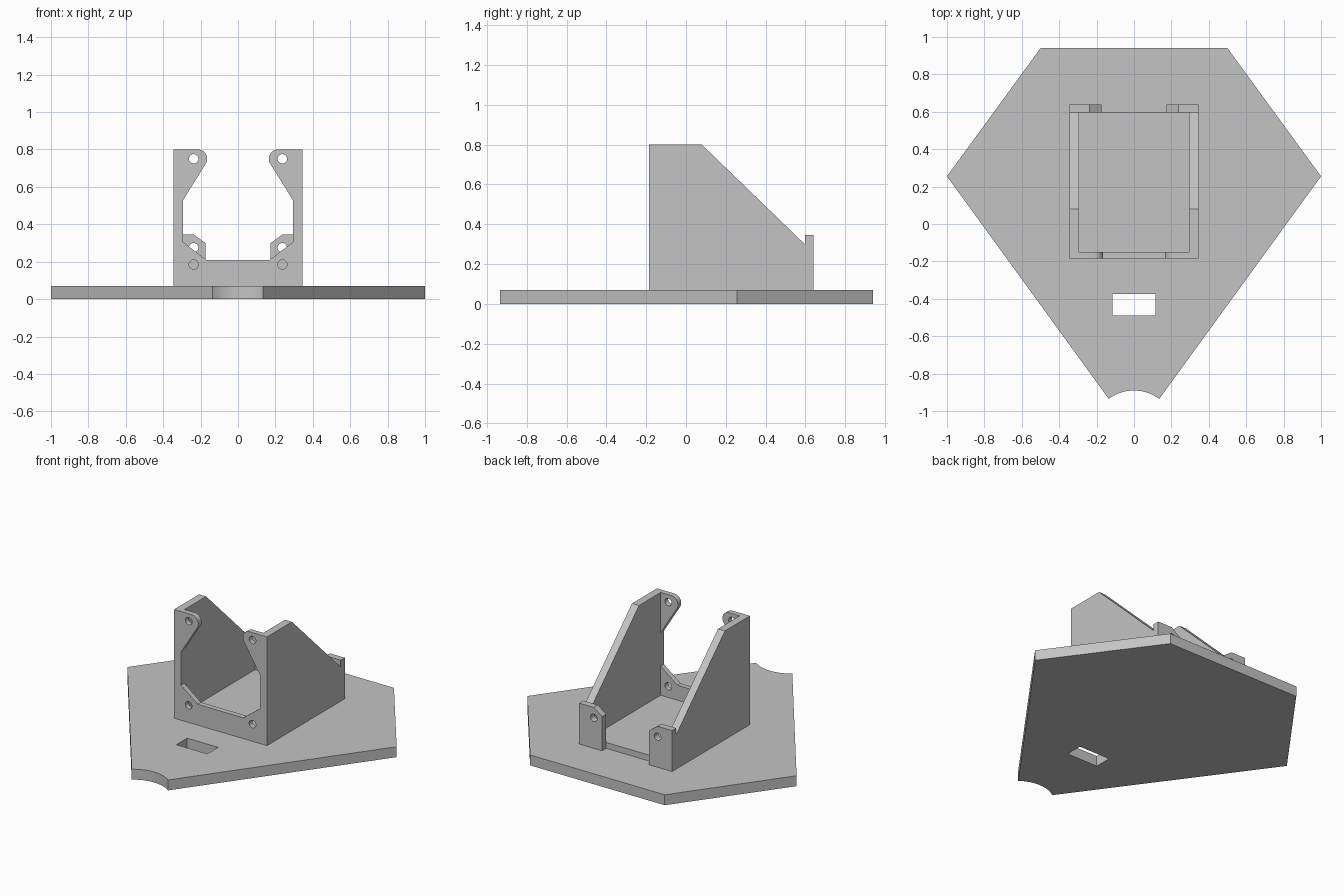
import bpy, bmesh
from math import sin, cos, radians, atan2, degrees
from mathutils import Matrix

cube = bpy.data.objects.get("Cube")
if cube:
    bpy.data.objects.remove(cube, do_unlink=True)

grey = bpy.data.materials.new("light grey")
grey.use_nodes = True
colour = (0.55, 0.55, 0.55, 1)
grey.diffuse_color = colour
grey.node_tree.nodes["Principled BSDF"].inputs["Base Color"].default_value = colour

# Axes that stand a flat outline up: columns are local x, y, z
FLAT = Matrix.Identity(4)
FACING_FRONT = Matrix(((1, 0, 0, 0), (0, 0, -1, 0), (0, 1, 0, 0), (0, 0, 0, 1)))
FACING_SIDE = Matrix(((0, 0, 1, 0), (1, 0, 0, 0), (0, 1, 0, 0), (0, 0, 0, 1)))


def arc(cx, cy, r, start, end, n=16):
    angles = [radians(start + (end - start) * i / n) for i in range(n + 1)]
    return [(cx + r * cos(a), cy + r * sin(a)) for a in angles]


def circle(cx, cy, r=0.025):
    return arc(cx, cy, r, 0, 360, 32)[:-1]


def mirrored(points):
    return [(-x, y) for x, y in reversed(points)]


def slab(name, outlines, axes, low, high):
    """Extrude an outline, with later outlines as holes, between two depths."""
    curve = bpy.data.curves.new(name, 'CURVE')
    curve.dimensions = '2D'
    curve.fill_mode = 'BOTH'
    curve.extrude = (high - low) / 2
    for points in outlines:
        spline = curve.splines.new('POLY')
        spline.points.add(len(points) - 1)
        for p, (x, y) in zip(spline.points, points):
            p.co = (x, y, 0, 1)
        spline.use_cyclic_u = True
    helper = bpy.data.objects.new(name + "_outline", curve)
    bpy.context.collection.objects.link(helper)
    graph = bpy.context.evaluated_depsgraph_get()
    mesh = bpy.data.meshes.new_from_object(helper.evaluated_get(graph))
    bpy.data.objects.remove(helper, do_unlink=True)

    # Weld, place in the world and merge the flat faces
    bm = bmesh.new()
    bm.from_mesh(mesh)
    bmesh.ops.remove_doubles(bm, verts=bm.verts, dist=0.0001)
    middle = (low + high) / 2
    bm.transform(axes)
    offset = {2: (0, 0, middle), 1: (0, middle, 0), 0: (middle, 0, 0)}
    depth_axis = max(range(3), key=lambda i: abs(axes[i][2]))
    bm.transform(Matrix.Translation(offset[depth_axis]))
    bmesh.ops.recalc_face_normals(bm, faces=bm.faces)
    bm.to_mesh(mesh)
    bm.free()
    mesh.materials.clear()
    mesh.materials.append(grey)

    obj = bpy.data.objects.new(name, mesh)
    bpy.context.collection.objects.link(obj)
    bpy.ops.object.select_all(action='DESELECT')
    obj.select_set(True)
    bpy.context.view_layer.objects.active = obj
    bpy.ops.object.shade_smooth_by_angle(angle=radians(25))
    return obj


def rectangle(x0, y0, x1, y1):
    return [(x0, y0), (x1, y0), (x1, y1), (x0, y1)]


PLATE_TOP = 0.07
OUTER, INNER = 0.345, 0.293
HOLE_X = 0.237

# Base plate with a scooped nose and a slot
half_angle = degrees(atan2(0.135, 0.18))
nose = arc(0, -1.115, 0.225, 90 + half_angle, 90 - half_angle)
plate = nose + [(1, 0.255), (0.5, 0.94), (-0.5, 0.94), (-1, 0.255)]
slab("base_plate", [plate, rectangle(-0.115, -0.49, 0.115, -0.375)],
     FLAT, 0, PLATE_TOP)

# Front panel: open at the top, with rounded ears
right_half = [(-OUTER, PLATE_TOP), (-OUTER, 0.8)]
right_half += arc(-0.215, 0.75, 0.05, 90, -31)
right_half += [(-INNER, 0.53), (-INNER, 0.305), (-0.17, 0.21)]
panel_holes = [circle(s * HOLE_X, z) for s in (-1, 1) for z in (0.185, 0.75)]
slab("front_panel", [right_half + mirrored(right_half)] + panel_holes,
     FACING_FRONT, -0.185, -0.15)

# Sloping side walls and rear tabs
wall = [(-0.15, PLATE_TOP), (-0.15, 0.8), (0.08, 0.8),
        (0.597, 0.3), (0.597, PLATE_TOP)]
tab = [(-OUTER, PLATE_TOP), (-OUTER, 0.345), (-0.237, 0.345),
       (-0.175, 0.3), (-0.175, PLATE_TOP)]
for side, sign in (("right", -1), ("left", 1)):
    low, high = sorted((sign * INNER, sign * OUTER))
    slab(side + "_wall", [wall], FACING_SIDE, low, high)
    outline = tab if sign < 0 else mirrored(tab)
    slab(side + "_rear_tab", [outline, circle(sign * HOLE_X, 0.275)],
         FACING_FRONT, 0.597, 0.64)

# Raised floor between the walls
slab("floor", [rectangle(-INNER, -0.15, INNER, 0.597)], FLAT, PLATE_TOP, 0.11)
